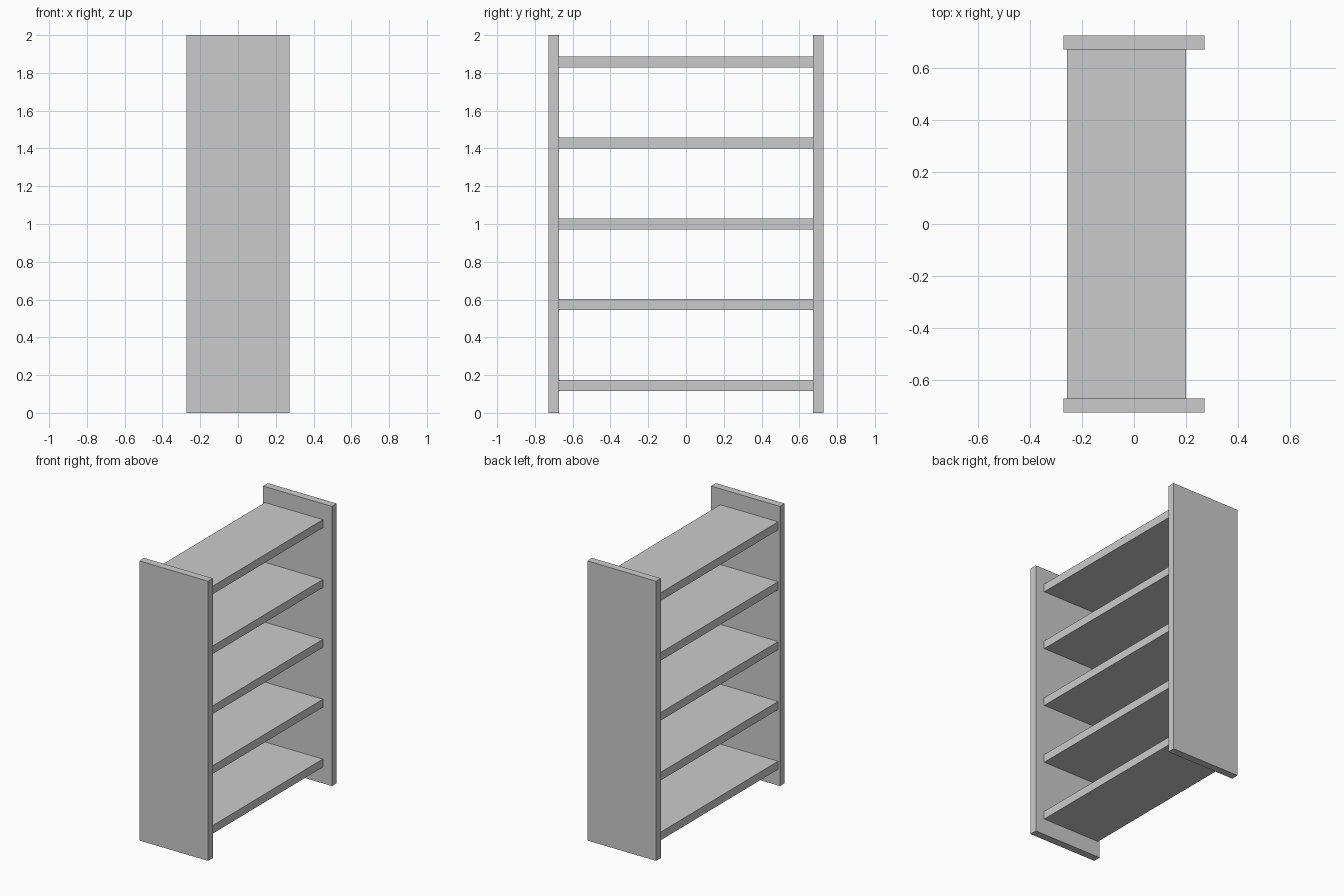
import bpy

cube = bpy.data.objects.get("Cube")
if cube:
    bpy.data.objects.remove(cube, do_unlink=True)

# Single plain grey finish
GREY = (0.6, 0.6, 0.6, 1.0)
grey = bpy.data.materials.new("light_grey")
grey.use_nodes = True
grey.diffuse_color = GREY
grey.node_tree.nodes["Principled BSDF"].inputs["Base Color"].default_value = GREY


def board(name, low, high):
    """Rectangular board spanning two opposite corners."""
    centre = [(a + b) / 2 for a, b in zip(low, high)]
    bpy.ops.mesh.primitive_cube_add(size=1, location=centre)
    obj = bpy.context.object
    obj.name = name
    obj.scale = [b - a for a, b in zip(low, high)]
    bpy.ops.object.transform_apply(location=False, rotation=False, scale=True)
    obj.data.materials.append(grey)
    return obj


HALF_DEPTH = 0.272
OUTER, INNER = 0.727, 0.673
HEIGHT = 2.0

# Upright end panels
board("front_panel", (-HALF_DEPTH, -OUTER, 0), (HALF_DEPTH, -INNER, HEIGHT))
board("back_panel", (-HALF_DEPTH, INNER, 0), (HALF_DEPTH, OUTER, HEIGHT))

# Evenly spaced shelves, set back further on the left edge
THICKNESS = 0.058
FIRST, PITCH = 0.116, 0.428
for i in range(5):
    z = FIRST + i * PITCH
    board(f"shelf_{i + 1}", (-0.258, -INNER, z), (0.2, INNER, z + THICKNESS))
